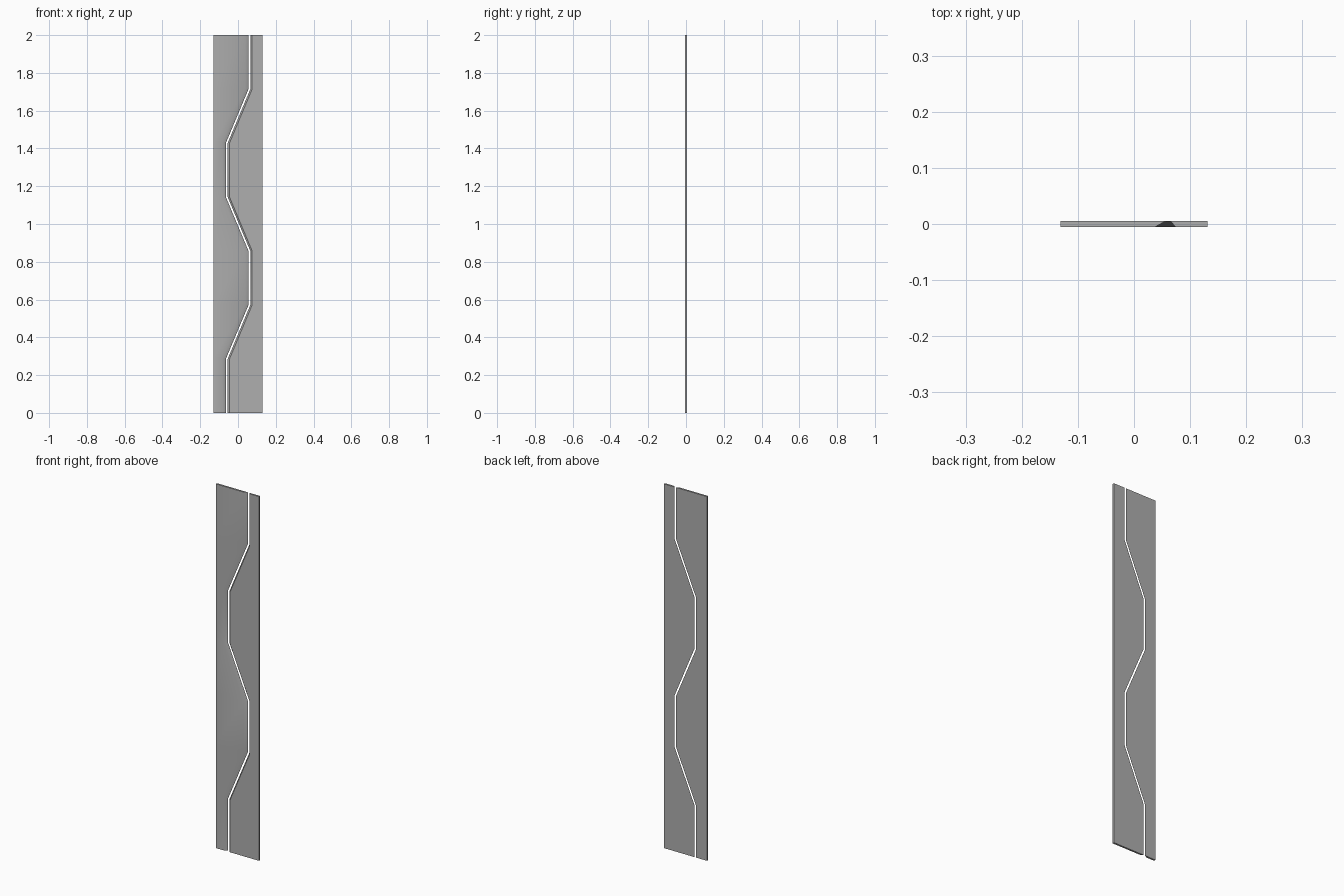
import bpy, bmesh
from math import radians

if "Cube" in bpy.data.objects:
    bpy.data.objects.remove(bpy.data.objects["Cube"])

HALF_W, HALF_T, HEIGHT = 0.131, 0.005, 2.0
AMP = 0.06
STEP = HEIGHT / 7
MITRE = 0.2  # tangent of half the bend angle

# Dark grey finish
grey = bpy.data.materials.new("dark_grey")
grey.diffuse_color = (0.43, 0.43, 0.43, 1)
grey.use_nodes = True
grey.node_tree.nodes["Principled BSDF"].inputs["Base Color"].default_value = grey.diffuse_color

# Zigzag path of the seam: (x, z, lean) with lean the direction of the sloped run
path = [(-AMP, 0, 0), (-AMP, STEP, 1), (AMP, 2 * STEP, 1), (AMP, 3 * STEP, -1),
        (-AMP, 4 * STEP, -1), (-AMP, 5 * STEP, 1), (AMP, 6 * STEP, 1), (AMP, HEIGHT, 0)]


def panel_half(name, outer_x, front_off, back_off):
    """Thin board with one straight edge and one bevelled zigzag edge."""
    bm = bmesh.new()
    rows = []
    for x, z, lean in path:
        rows.append([bm.verts.new(p) for p in (
            (outer_x, -HALF_T, z),
            (x + front_off, -HALF_T, z - lean * front_off * MITRE),
            (x + back_off, HALF_T, z - lean * back_off * MITRE),
            (outer_x, HALF_T, z))])
    for a, b in zip(rows, rows[1:]):
        for i in range(4):
            j = (i + 1) % 4
            bm.faces.new((a[i], a[j], b[j], b[i]))
    bm.faces.new(rows[0])
    bm.faces.new(rows[-1])
    bmesh.ops.recalc_face_normals(bm, faces=bm.faces)
    mesh = bpy.data.meshes.new(name)
    bm.to_mesh(mesh)
    bm.free()
    mesh.materials.append(grey)
    obj = bpy.data.objects.new(name, mesh)
    bpy.context.collection.objects.link(obj)
    bpy.context.view_layer.objects.active = obj
    obj.select_set(True)
    bpy.ops.object.shade_smooth_by_angle(angle=radians(35))
    obj.select_set(False)
    return obj


# Two interlocking halves, seam widening towards the front
panel_half("left_panel", -HALF_W, -0.022, -0.004)
panel_half("right_panel", HALF_W, 0.014, 0.005)
